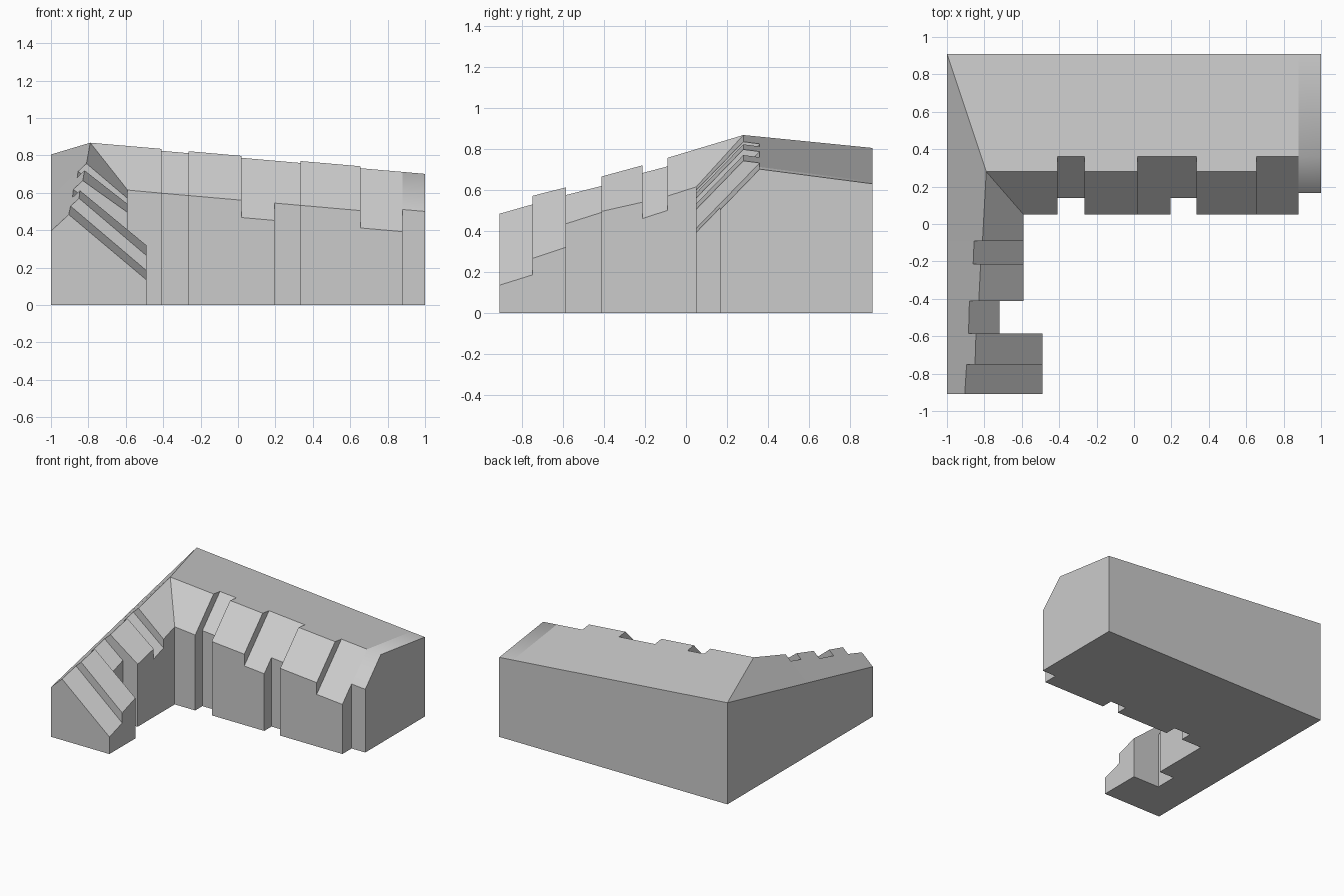
import bpy, bmesh

old = bpy.data.objects.get("Cube")
if old:
    bpy.data.objects.remove(old, do_unlink=True)

BACK, LEFT = 0.91, -1.0


def loop(outer, ridge, wall):
    """Closed cross-section: outer top, ridge, wall top, wall foot, outer foot."""
    return [outer, ridge, wall, (wall[0], wall[1], 0), (outer[0], outer[1], 0)]


def back_profile(x, ridge_y, wall_y):
    """Cross-section of the long back arm at x; its front slope is about 45 degrees."""
    edge = 0.805 - 0.0875 * (x - LEFT)
    ridge = edge + 0.13 * (BACK - ridge_y)
    return loop((x, BACK, edge), (x, ridge_y, ridge),
                (x, wall_y, ridge - 1.03 * (ridge_y - wall_y)))


def side_profile(y, ridge_x, wall_x, wall_z):
    """Cross-section of the descending side arm at y."""
    edge = 0.805 - 0.225 * (BACK - y)
    return loop((LEFT, y, edge), (ridge_x, y, edge + 0.93 * (ridge_x - LEFT)),
                (wall_x, y, wall_z))


# Back arm steps: start x, end x, ridge y, wall y
back_steps = [
    (1.0, 0.88, 0.36, 0.165),
    (0.88, 0.655, 0.36, 0.05),
    (0.655, 0.335, 0.28, 0.05),
    (0.335, 0.195, 0.36, 0.14),
    (0.195, 0.02, 0.36, 0.05),
    (0.02, -0.265, 0.28, 0.05),
    (-0.265, -0.41, 0.36, 0.14),
]
# Side arm steps: two ends, each y, ridge x, wall x, wall top z
side_steps = [
    ((-0.09, -0.855, -0.59, 0.50), (-0.213, -0.86, -0.59, 0.46)),
    ((-0.213, -0.82, -0.59, 0.54), (-0.413, -0.83, -0.59, 0.495)),
    ((-0.413, -0.88, -0.72, 0.49), (-0.585, -0.885, -0.72, 0.435)),
    ((-0.585, -0.845, -0.49, 0.32), (-0.75, -0.85, -0.49, 0.265)),
    ((-0.75, -0.895, -0.49, 0.185), (-0.91, -0.905, -0.49, 0.135)),
]

# Sweep path from the far end of the back arm, round the mitred corner, down the side arm
profiles = []
for start, end, ridge_y, wall_y in back_steps:
    profiles += [back_profile(start, ridge_y, wall_y), back_profile(end, ridge_y, wall_y)]
profiles.append(back_profile(-0.41, 0.28, 0.05))
profiles.append(loop((LEFT, BACK, 0.805), (-0.79, 0.28, 0.868), (-0.59, 0.05, 0.615)))
profiles.append(side_profile(-0.09, -0.81, -0.59, 0.57))
for start, end in side_steps:
    profiles += [side_profile(*start), side_profile(*end)]

# Bridge neighbouring cross-sections; repeated stations form the step walls
bm = bmesh.new()
rings = [[bm.verts.new(p) for p in profile] for profile in profiles]
bm.faces.new(rings[0])
bm.faces.new(rings[-1][::-1])
for i, (a, b) in enumerate(zip(rings, rings[1:])):
    for k in range(len(a)):
        n = (k + 1) % len(a)
        face = bm.faces.new((a[n], a[k], b[k], b[n]))
        face.normal_update()
        if face.calc_area() < 1e-5:
            bm.faces.remove(face)
        elif i == 0 and k < 2:
            face.smooth = True  # rounded shading over the end of the back arm
bmesh.ops.remove_doubles(bm, verts=bm.verts[:], dist=1e-4)
for edge in bm.edges:
    edge.smooth = len(edge.link_faces) == 2 and all(f.smooth for f in edge.link_faces)
bm.normal_update()

mesh = bpy.data.meshes.new("cliff_corner")
bm.to_mesh(mesh)
bm.free()
cliff = bpy.data.objects.new("cliff_corner", mesh)
bpy.context.collection.objects.link(cliff)

# Plain grey rock
rock = bpy.data.materials.new("rock_grey")
rock.use_nodes = True
colour = (0.6, 0.6, 0.6, 1)
rock.diffuse_color = colour
rock.node_tree.nodes["Principled BSDF"].inputs["Base Color"].default_value = colour
mesh.materials.append(rock)
